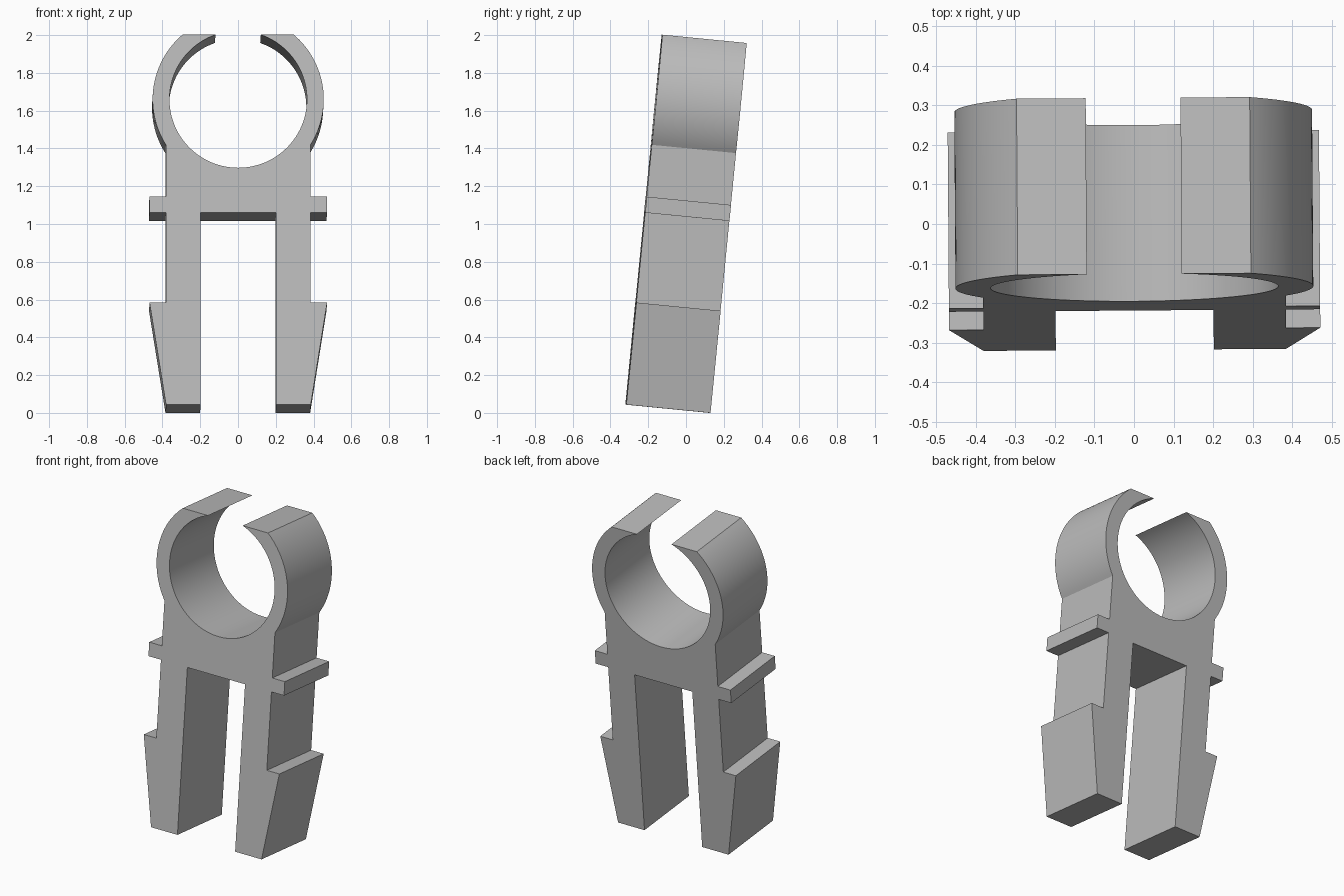
import bpy, bmesh
from math import sin, cos, asin, acos, sqrt, pi, radians
from mathutils import Matrix

cube = bpy.data.objects.get("Cube")
if cube:
    bpy.data.objects.remove(cube, do_unlink=True)

# Main dimensions
DEPTH = 0.448
LEG_IN, LEG_OUT, LUG = 0.2, 0.383, 0.47
BARB_TOP, LUG_LOW, LUG_HIGH = 0.543, 1.021, 1.106
RING_Z, R_IN, R_OUT = 1.624, 0.364, 0.453
GAP = 0.12
TILT, YAW = radians(-5.6), radians(0.4)


def arc(radius, start, end, steps):
    """Points on a circle around the ring centre."""
    angles = [start + (end - start) * i / steps for i in range(steps + 1)]
    return [(radius * cos(a), RING_Z + radius * sin(a)) for a in angles]


# Right half of the outline: leg with barb, stop lug, open ring
tip_height = sqrt(R_IN ** 2 - GAP ** 2)
half = [
    (LEG_IN, LUG_LOW), (LEG_IN, 0), (LEG_OUT, 0),
    (LUG, BARB_TOP), (LEG_OUT, BARB_TOP),
    (LEG_OUT, LUG_LOW), (LUG, LUG_LOW), (LUG, LUG_HIGH), (LEG_OUT, LUG_HIGH),
]
half += arc(R_OUT, -acos(LEG_OUT / R_OUT), asin(tip_height / R_OUT), 32)
half += arc(R_IN, acos(GAP / R_IN), -pi / 2, 48)
outline = half + [(-x, z) for x, z in reversed(half[:-1])]

# Extrude the outline into a solid
bm = bmesh.new()
face = bm.faces.new([bm.verts.new((x, 0, z)) for x, z in outline])
extruded = bmesh.ops.extrude_face_region(bm, geom=[face])["geom"]
bmesh.ops.translate(bm, vec=(0, DEPTH, 0),
                    verts=[v for v in extruded if isinstance(v, bmesh.types.BMVert)])
bmesh.ops.recalc_face_normals(bm, faces=bm.faces)

# Lean back, then centre and rest on the ground
bm.transform(Matrix.Rotation(YAW, 4, 'Z') @ Matrix.Rotation(TILT, 4, 'X'))
low = [min(v.co[i] for v in bm.verts) for i in range(3)]
high = [max(v.co[i] for v in bm.verts) for i in range(3)]
bm.transform(Matrix.Translation((-(low[0] + high[0]) / 2, -(low[1] + high[1]) / 2, -low[2])))

mesh = bpy.data.meshes.new("pipe_clip")
bm.to_mesh(mesh)
bm.free()
clip = bpy.data.objects.new("pipe_clip", mesh)
bpy.context.collection.objects.link(clip)

# Grey plastic
grey = bpy.data.materials.new("light_grey")
grey.use_nodes = True
colour = (0.5, 0.5, 0.5, 1)
grey.diffuse_color = colour
grey.node_tree.nodes["Principled BSDF"].inputs["Base Color"].default_value = colour
mesh.materials.append(grey)

# Smooth ring walls, crisp corners
bpy.ops.object.select_all(action='DESELECT')
clip.select_set(True)
bpy.context.view_layer.objects.active = clip
bpy.ops.object.shade_smooth_by_angle(angle=radians(20))
